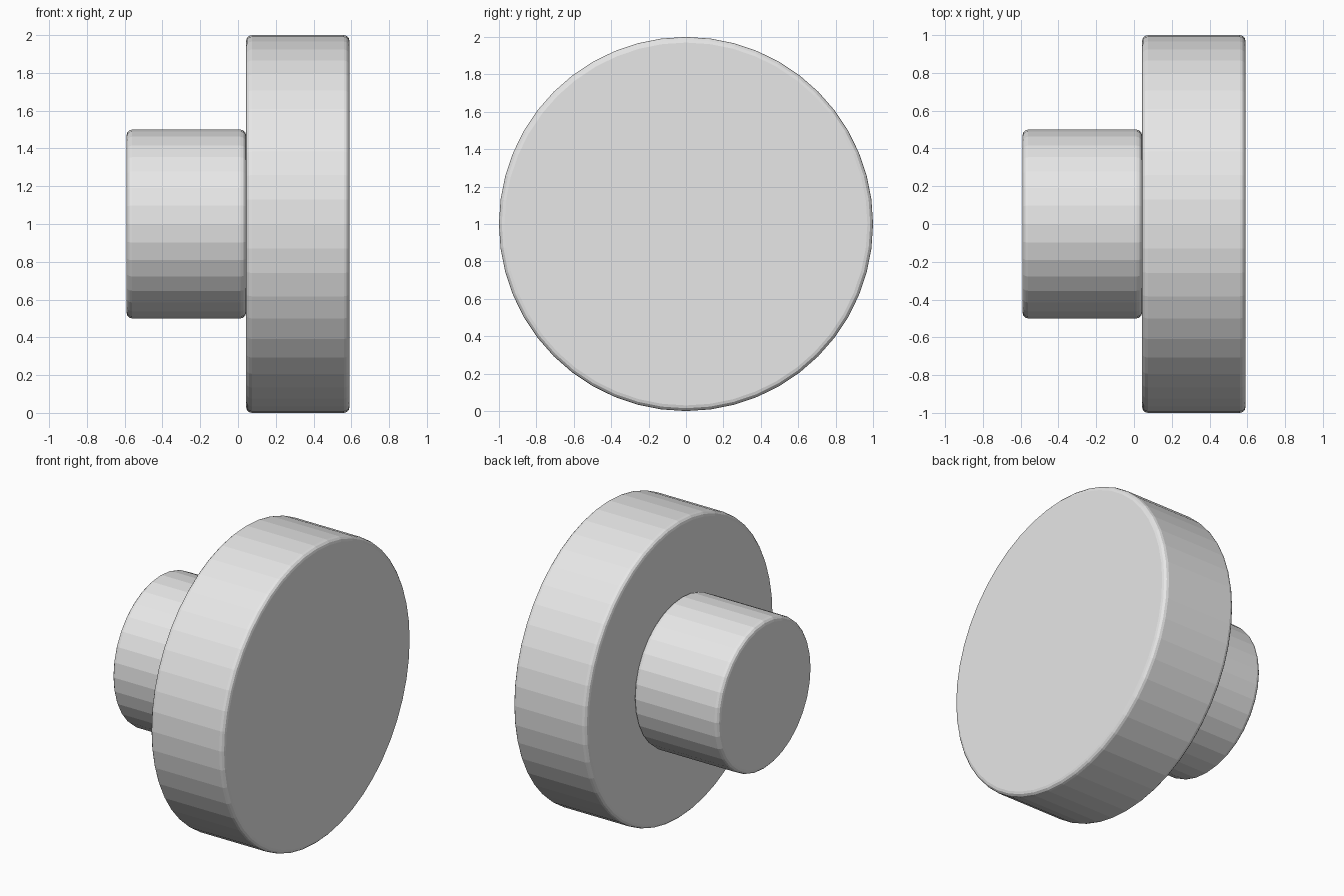
import bpy
import math

if "Cube" in bpy.data.objects:
    bpy.data.objects.remove(bpy.data.objects["Cube"])

grey = bpy.data.materials.new("light_grey")
grey.diffuse_color = (0.8, 0.8, 0.8, 1.0)
grey.use_nodes = True
grey.node_tree.nodes["Principled BSDF"].inputs["Base Color"].default_value = grey.diffuse_color


def rounded_cylinder(name, radius, x0, x1, sides, bevel=0.03):
    """Flat-sided cylinder along x with softly rounded rims."""
    bpy.ops.mesh.primitive_cylinder_add(
        vertices=sides, radius=radius, depth=x1 - x0,
        location=((x0 + x1) / 2, 0, 1), rotation=(0, math.pi / 2, 0))
    obj = bpy.context.object
    obj.name = name
    obj.data.materials.append(grey)
    # only the two rims are sharp enough to be bevelled
    mod = obj.modifiers.new("rim_bevel", 'BEVEL')
    mod.width = bevel
    mod.segments = 3
    mod.limit_method = 'ANGLE'
    mod.angle_limit = math.radians(40)
    return obj


# wide round face of the knob
rounded_cylinder("knob_disc", 1.0, 0.043, 0.59, 48)
# narrower stem behind it
rounded_cylinder("knob_stem", 0.5, -0.59, 0.043, 32)
